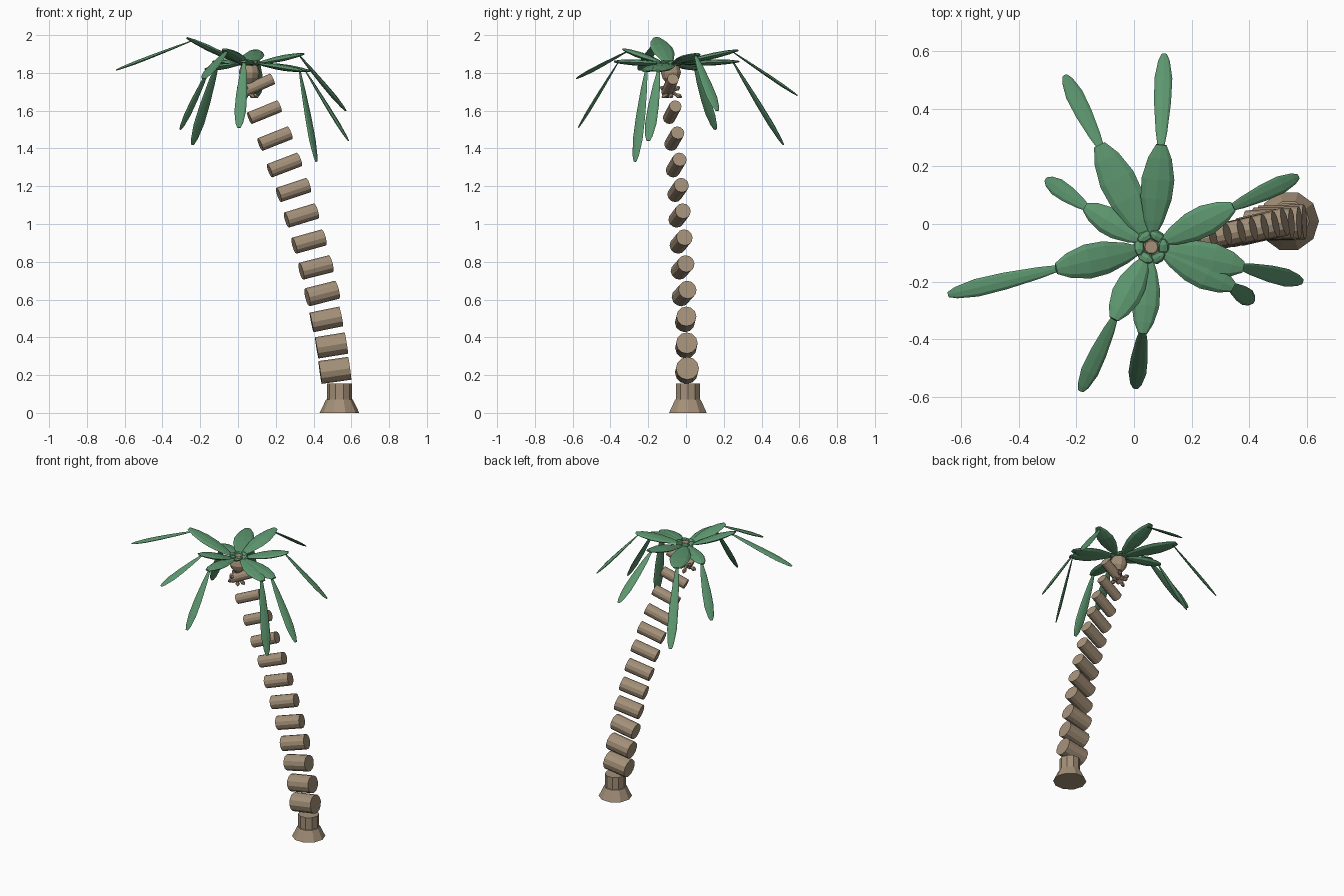
import bpy, bmesh, math
from mathutils import Vector


def material(name, rgb):
    m = bpy.data.materials.new(name)
    m.diffuse_color = (*rgb, 1)
    return m


BARK = material("bark", (0.37, 0.28, 0.19))
GREEN = material("leaf_green", (0.11, 0.31, 0.16))


def loft(name, p0, p1, profile, w, t, sides, mat):
    """Flat-faced capped tube from p0 to p1; profile = (fraction, scale), w/t = half width/thickness."""
    p0, p1 = Vector(p0), Vector(p1)
    d = (p1 - p0).normalized()
    side = Vector((0, 0, 1)).cross(d)
    side = side.normalized() if side.length > 0.01 else Vector((1, 0, 0))
    up = d.cross(side)
    bm = bmesh.new()
    rings = []
    for u, s in profile:
        c = p0.lerp(p1, u)
        ring = []
        for i in range(sides):
            a = math.tau * i / sides
            ring.append(bm.verts.new(c + side * (w * s * math.cos(a)) + up * (t * s * math.sin(a))))
        rings.append(ring)
    for a, b in zip(rings, rings[1:]):
        for i in range(sides):
            j = (i + 1) % sides
            bm.faces.new((a[i], a[j], b[j], b[i]))
    bm.faces.new(rings[0][::-1])
    bm.faces.new(rings[-1])
    bmesh.ops.recalc_face_normals(bm, faces=bm.faces)
    me = bpy.data.meshes.new(name)
    bm.to_mesh(me)
    bm.free()
    me.materials.append(mat)
    ob = bpy.data.objects.new(name, me)
    bpy.context.collection.objects.link(ob)
    return ob


# Flared trunk foot
loft("trunk_base", (0.537, 0.01, 0), (0.537, 0.01, 0.155),
     [(0, 1), (0.45, 0.68), (0.46, 0.63), (1, 0.63)], 0.105, 0.105, 10, BARK)

# Trunk drums: centre x, centre y, centre z, tilt rise, sideways run, radius
DRUMS = [
    (0.513, 0.005, 0.225, 0.022, 0.005, 0.061), (0.495, 0.002, 0.357, 0.026, 0.005, 0.057),
    (0.468, -0.002, 0.495, 0.032, 0.008, 0.053), (0.445, -0.010, 0.632, 0.040, 0.036, 0.049),
    (0.413, -0.018, 0.770, 0.040, 0.036, 0.046), (0.376, -0.026, 0.907, 0.044, 0.036, 0.044),
    (0.336, -0.034, 1.045, 0.048, 0.036, 0.042), (0.294, -0.042, 1.180, 0.052, 0.036, 0.040),
    (0.246, -0.052, 1.312, 0.060, 0.036, 0.038), (0.196, -0.062, 1.452, 0.062, 0.036, 0.036),
    (0.140, -0.073, 1.592, 0.064, 0.034, 0.033), (0.103, -0.085, 1.733, 0.070, 0.032, 0.031)]
for n, (x, y, z, dz, dy, r) in enumerate(DRUMS):
    half = Vector((0.157, dy, dz)) / 2
    c = Vector((x, y, z))
    loft(f"trunk_segment_{n + 1}", c - half, c + half, [(0, 1), (1, 1)], r, r, 12, BARK)

# Crown bulb under the leaves
CX, CY = 0.06, -0.08
loft("crown_bulb", (CX, CY, 1.745), (CX, CY, 1.86),
     [(0, 0.45), (0.25, 0.85), (0.5, 1), (0.75, 0.85), (1, 0.4)], 0.056, 0.056, 10, BARK)

# Small fruit stalk with spreading twigs
hub = Vector((0.05, -0.08, 1.70))
loft("fruit_stalk", (CX, CY, 1.77), hub, [(0, 1), (1, 0.9)], 0.018, 0.018, 6, BARK)
for i in range(7):
    a = math.tau * i / 7
    tip = hub + Vector((0.058 * math.cos(a), 0.058 * math.sin(a), 0.025 if i % 2 else -0.03))
    loft(f"fruit_twig_{i + 1}", hub, tip, [(0, 0.8), (0.5, 0.7), (0.75, 1.1), (1, 0.4)],
         0.013, 0.013, 6, BARK)

# Short leaves around the crown opening
for i in range(6):
    a0, a1 = math.tau * (i - 0.55) / 6, math.tau * (i + 0.55) / 6
    loft(f"crown_leaf_{i + 1}",
         (CX + 0.05 * math.cos(a0), CY + 0.05 * math.sin(a0), 1.845),
         (CX + 0.05 * math.cos(a1), CY + 0.05 * math.sin(a1), 1.86),
         [(0, 0.3), (0.3, 0.9), (0.7, 0.9), (1, 0.3)], 0.022, 0.014, 8, GREEN)

# Fronds: joint, tip, half width of the inner leaf
FRONDS = [
    ((-0.12, 0.275, 1.86), (-0.24, 0.515, 1.42), 0.064),
    ((0.095, 0.275, 1.92), (0.105, 0.59, 1.68), 0.057),
    ((0.345, 0.06, 1.90), (0.57, 0.165, 1.60), 0.054),
    ((0.38, -0.15, 1.81), (0.585, -0.20, 1.44), 0.060),
    ((0.345, -0.22, 1.81), (0.415, -0.27, 1.33), 0.055),
    ((0.03, -0.38, 1.86), (0.005, -0.57, 1.51), 0.048),
    ((-0.07, -0.33, 1.925), (-0.185, -0.58, 1.77), 0.052),
    ((-0.27, -0.155, 1.985), (-0.645, -0.245, 1.815), 0.060),
    ((-0.17, 0.06, 1.82), (-0.305, 0.155, 1.50), 0.048)]
INNER = [(0, 0.25), (0.15, 0.6), (0.4, 0.95), (0.62, 1), (0.85, 0.72), (1, 0.32)]
OUTER = [(0, 0.3), (0.2, 0.65), (0.5, 0.95), (0.75, 1), (0.93, 0.65), (1, 0.3)]
for n, (joint, tip, w) in enumerate(FRONDS):
    joint, tip = Vector(joint), Vector(tip)
    centre = Vector((CX, CY, 1.85))
    out = (joint - centre)
    out.z = 0
    root = centre + out.normalized() * 0.045
    loft(f"frond_{n + 1}_inner", root, joint, INNER, w, 0.016, 8, GREEN)
    start = joint.lerp(root, 0.07) - Vector((0, 0, 0.008))
    loft(f"frond_{n + 1}_outer", start, tip, OUTER, 0.031, 0.009, 8, GREEN)
